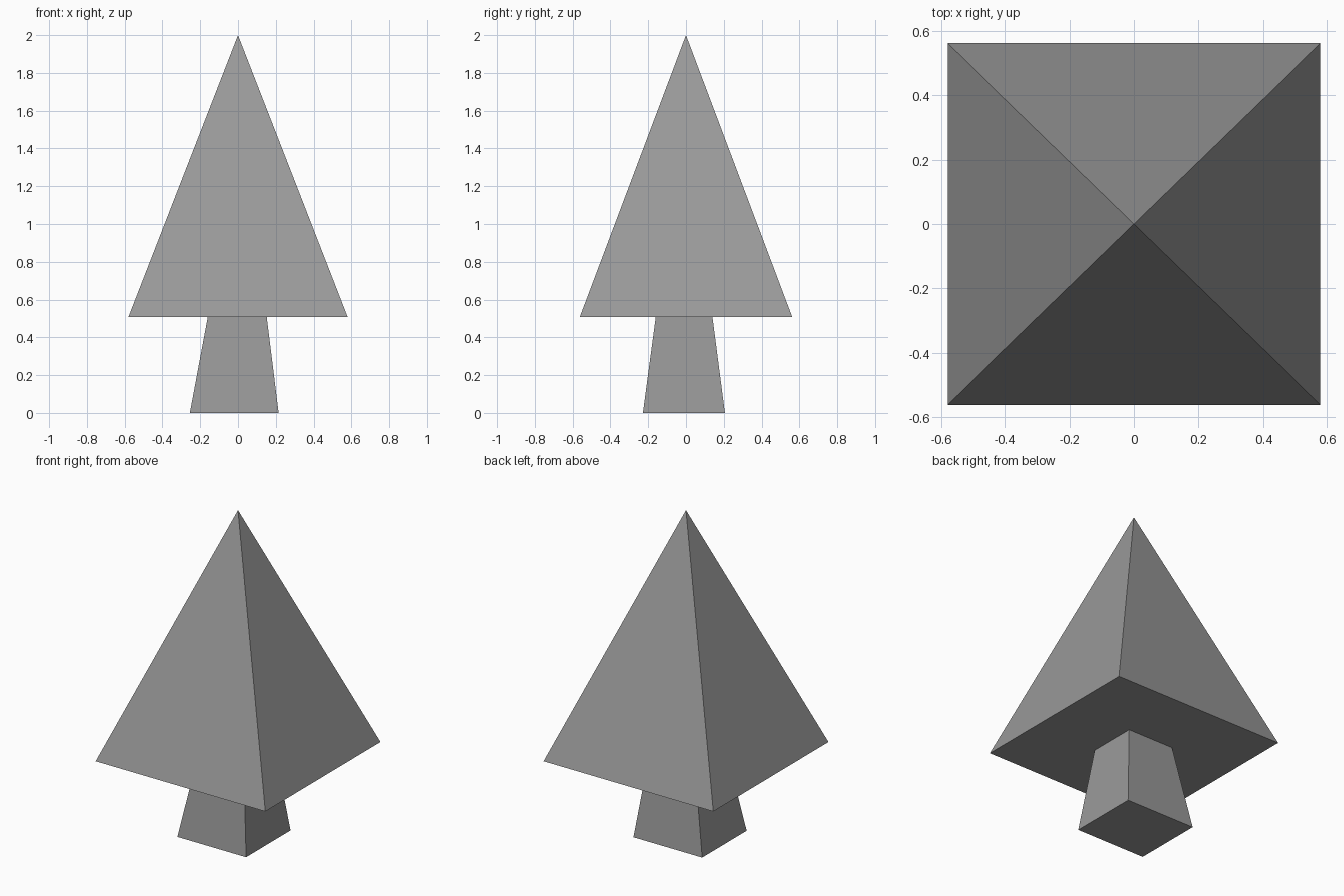
import bpy
import bmesh

cube = bpy.data.objects.get("Cube")
if cube:
    bpy.data.objects.remove(cube, do_unlink=True)

grey = bpy.data.materials.new("mid_grey")
grey.use_nodes = True
grey.diffuse_color = (0.32, 0.32, 0.32, 1)
grey.node_tree.nodes["Principled BSDF"].inputs["Base Color"].default_value = grey.diffuse_color


def ring(bm, x0, x1, y0, y1, z):
    """Four corners of a level rectangle, counter-clockwise from above."""
    return [bm.verts.new(p) for p in
            ((x0, y0, z), (x1, y0, z), (x1, y1, z), (x0, y1, z))]


def add_part(name, bottom, top):
    """Closed four-sided solid from a bottom rectangle to a top rectangle or point."""
    bm = bmesh.new()
    low = ring(bm, *bottom)
    bm.faces.new(reversed(low))
    if len(top) == 3:
        high = [bm.verts.new(top)] * 4
    else:
        high = ring(bm, *top)
        bm.faces.new(high)
    for i in range(4):
        j = (i + 1) % 4
        corners = [low[i], low[j], high[j], high[i]]
        bm.faces.new(list(dict.fromkeys(corners)))
    mesh = bpy.data.meshes.new(name)
    bm.to_mesh(mesh)
    bm.free()
    mesh.materials.append(grey)
    part = bpy.data.objects.new(name, mesh)
    bpy.context.collection.objects.link(part)
    return part


crown_base = 0.508

# Tapered, slightly lopsided trunk
add_part("trunk",
         (-0.255, 0.215, -0.228, 0.206, 0),
         (-0.16, 0.152, -0.16, 0.14, crown_base))

# Pyramid of foliage
add_part("foliage",
         (-0.58, 0.58, -0.562, 0.562, crown_base),
         (0, 0, 2))
